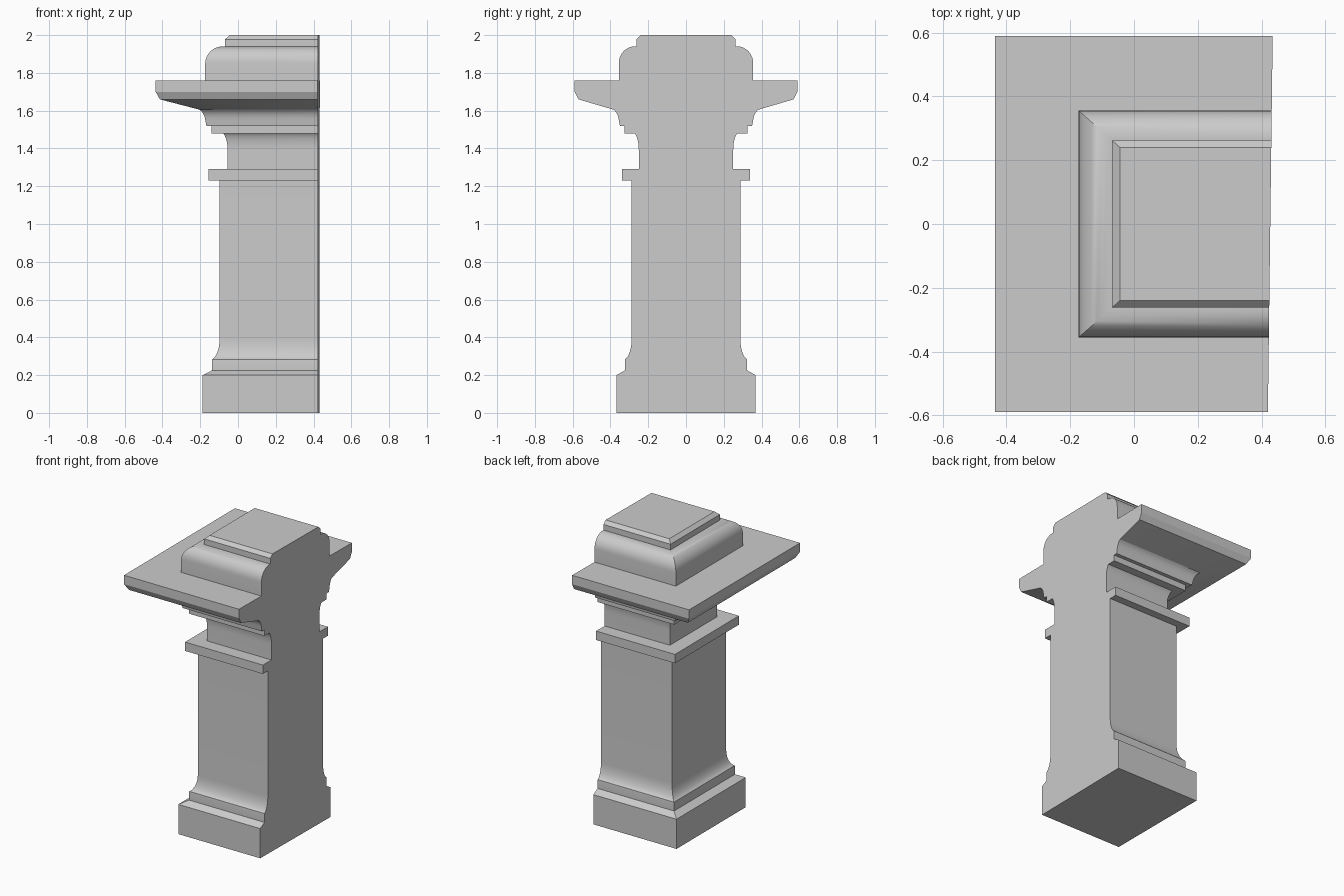
import bpy, bmesh, math

old = bpy.data.objects.get("Cube")
if old:
    bpy.data.objects.remove(old, do_unlink=True)

stone = bpy.data.materials.new("grey stone")
stone.use_nodes = True
colour = (0.6, 0.6, 0.6, 1)
stone.diffuse_color = colour
stone.node_tree.nodes["Principled BSDF"].inputs["Base Color"].default_value = colour


def arc(cy, cz, ry, rz, start, end, steps=8):
    """Points of an elliptical moulding, angles in degrees."""
    angles = [math.radians(start + (end - start) * i / steps) for i in range(steps + 1)]
    return [(cy + ry * math.cos(a), cz + rz * math.sin(a)) for a in angles]


# Moulding profile as (half depth, height), from the floor up
profile = [(0.368, 0), (0.368, 0.2), (0.324, 0.225), (0.324, 0.275)]       # plinth
profile += arc(0.335, 0.39, 0.047, 0.11, 255, 180)                         # flared foot
profile += [(0.288, 1.23), (0.34, 1.23), (0.34, 1.29), (0.25, 1.29)]       # shaft, collar
profile += arc(0.282, 1.39, 0.032, 0.095, 180, 110)                        # neck
profile += [(0.325, 1.48), (0.325, 1.52), (0.35, 1.52)]                    # fillet
profile += arc(0.398, 1.53, 0.044, 0.08, 170, 110, 5)                      # cove
profile += [(0.57, 1.66), (0.59, 1.7), (0.59, 1.76), (0.356, 1.76)]        # cornice
profile += arc(0.272, 1.85, 0.084, 0.09, 0, 90)                            # rounded cap
profile += [(0.262, 1.94), (0.262, 1.978), (0.24, 2.0)]                    # top step


def cut_x(y):
    """Slightly skewed flat wall on the cut side."""
    return 0.4275 + 0.0075 * y / 0.59


def outer_x(half):
    return -0.055 - 1.12 * (half - 0.25)


# Sweep the profile around three sides, then close cut side, floor and top
bm = bmesh.new()
rings = []
for h, z in profile:
    x = outer_x(h)
    corners = [(cut_x(-h), -h), (x, -h), (x, h), (cut_x(h), h)]
    rings.append([bm.verts.new((px, py, z)) for px, py in corners])
for low, high in zip(rings, rings[1:]):
    for i in range(3):
        bm.faces.new((low[i], high[i], high[i + 1], low[i + 1]))
bm.faces.new([r[0] for r in rings] + [r[3] for r in reversed(rings)])
bm.faces.new(rings[0])
bm.faces.new(rings[-1])
bmesh.ops.recalc_face_normals(bm, faces=bm.faces)

mesh = bpy.data.meshes.new("half_pillar")
bm.to_mesh(mesh)
bm.free()
mesh.materials.append(stone)
pillar = bpy.data.objects.new("half_pillar", mesh)
bpy.context.collection.objects.link(pillar)

# Smooth mouldings, sharp arrises
bpy.ops.object.select_all(action="DESELECT")
pillar.select_set(True)
bpy.context.view_layer.objects.active = pillar
bpy.ops.object.shade_smooth_by_angle(angle=math.radians(25))
